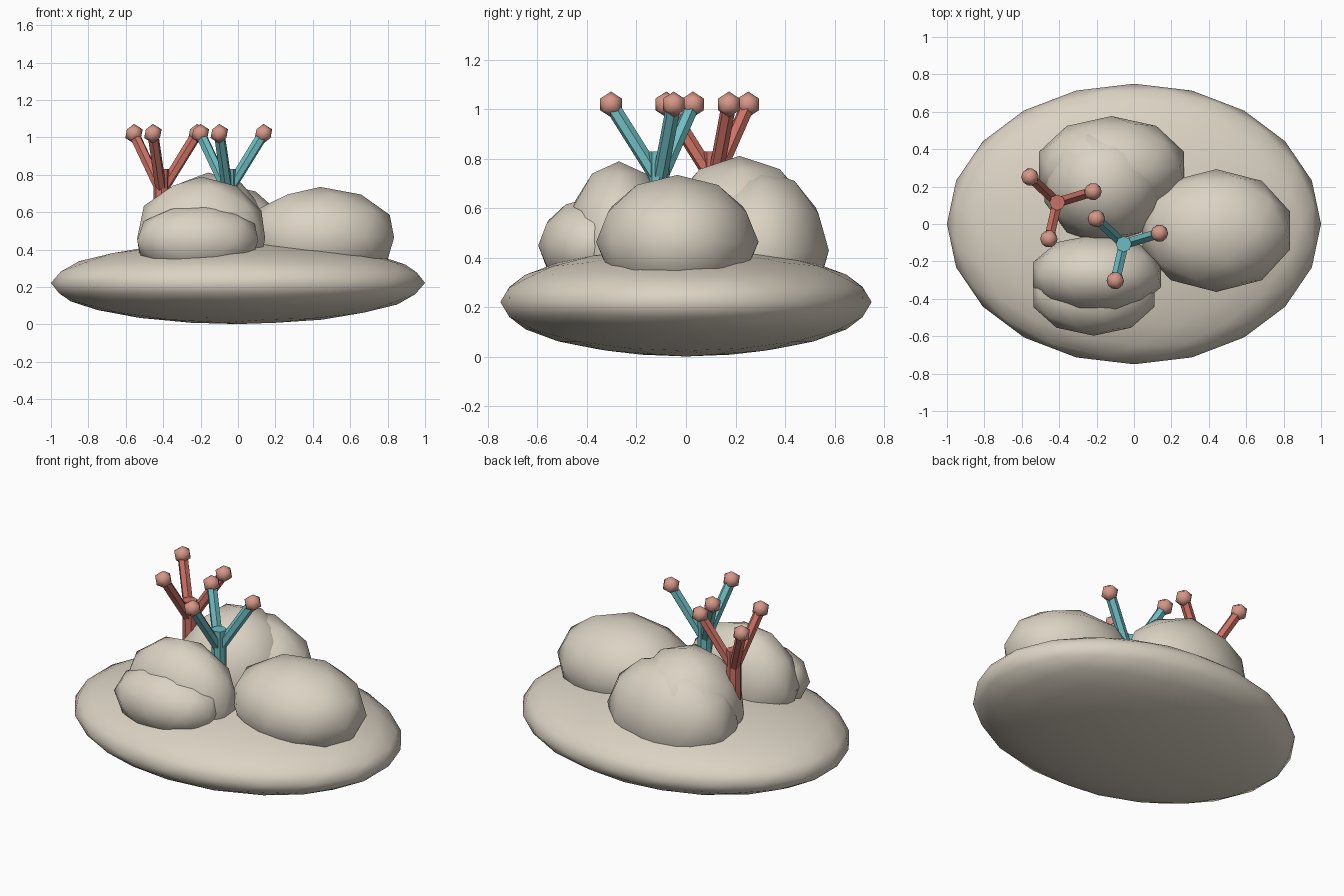
import bpy, math
from mathutils import Vector

if "Cube" in bpy.data.objects:
    bpy.data.objects.remove(bpy.data.objects["Cube"])


def material(name, rgb):
    m = bpy.data.materials.new(name)
    m.diffuse_color = (*rgb, 1)
    m.use_nodes = True
    m.node_tree.nodes["Principled BSDF"].inputs["Base Color"].default_value = m.diffuse_color
    return m


SAND = material("sand", (0.71, 0.65, 0.55))
RED = material("coral_red", (0.60, 0.165, 0.13))
TEAL = material("teal", (0.155, 0.50, 0.53))
PINK = material("tip_pink", (0.67, 0.31, 0.245))


def blob(name, centre, radii, mat, detail):
    """Smooth-shaded icosphere squashed to the given radii."""
    bpy.ops.mesh.primitive_ico_sphere_add(subdivisions=detail, radius=1, location=centre)
    ob = bpy.context.object
    ob.name = name
    ob.scale = radii
    bpy.ops.object.transform_apply(location=False, rotation=False, scale=True)
    ob.data.materials.append(mat)
    bpy.ops.object.shade_smooth()
    return ob


def rod(name, a, b, radius, sides, mat):
    """Flat-sided cylinder between two points."""
    a, b = Vector(a), Vector(b)
    d = b - a
    bpy.ops.mesh.primitive_cylinder_add(vertices=sides, radius=radius, depth=d.length,
                                        location=(a + b) / 2)
    ob = bpy.context.object
    ob.name = name
    ob.rotation_euler = d.to_track_quat('Z', 'Y').to_euler()
    ob.data.materials.append(mat)
    return ob


# Flat mound the stones sit on
blob("base_mound", (0, 0, 0.222), (1, 0.75, 0.22), SAND, 3)

# Boulders
boulders = [
    ("right_boulder", (0.44, -0.035, 0.465), (0.415, 0.328, 0.27)),
    ("back_boulder", (-0.12, 0.30, 0.43), (0.408, 0.277, 0.33)),
    ("back_inner_boulder", (-0.16, 0.217, 0.45), (0.335, 0.325, 0.362)),
    ("front_boulder", (-0.197, -0.271, 0.46), (0.360, 0.216, 0.33)),
    ("front_low_boulder", (-0.215, -0.375, 0.45), (0.34, 0.222, 0.195)),
]
for name, centre, radii in boulders:
    blob(name, centre, radii, SAND, 2)


# Branching corals: a trunk, three slanted branches and a ball on each
def coral(name, x, y, mat):
    rod(name + "_trunk", (x, y, 0.35), (x, y, 0.83), 0.042, 8, mat)
    for i in range(3):
        a = math.radians(17 + 120 * i)
        tip = (x + 0.2 * math.cos(a), y + 0.2 * math.sin(a), 1.02)
        rod(f"{name}_branch_{i + 1}", (x, y, 0.71), tip, 0.03, 6, mat)
        blob(f"{name}_tip_{i + 1}", tip, (0.052, 0.052, 0.052), PINK, 1)


coral("red_coral", -0.41, 0.115, RED)
coral("teal_coral", -0.055, -0.108, TEAL)
